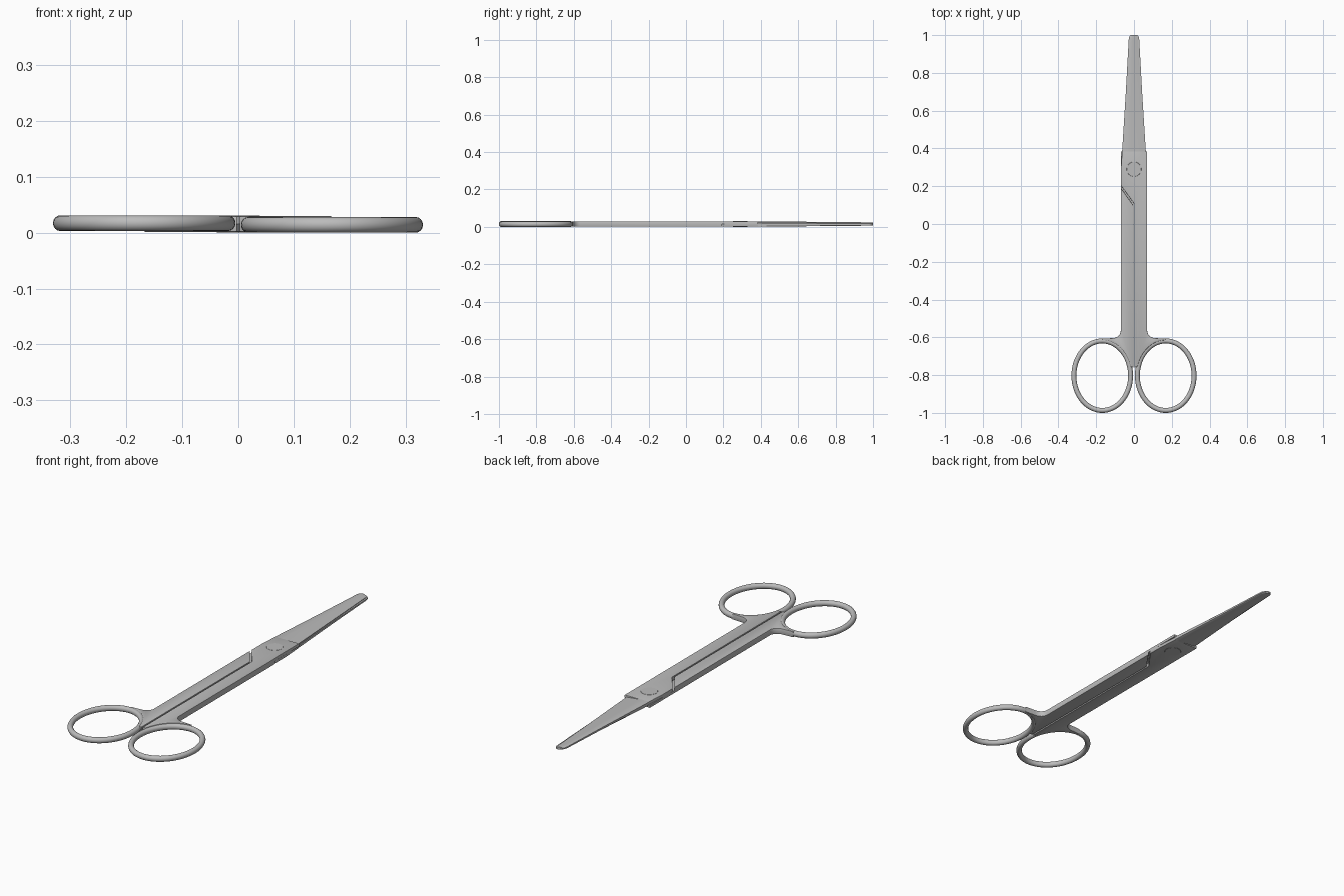
import bpy, bmesh, math
from mathutils import Matrix, Vector

cube = bpy.data.objects.get("Cube")
if cube:
    bpy.data.objects.remove(cube, do_unlink=True)

steel = bpy.data.materials.new("brushed_steel")
steel.use_nodes = True
COLOUR = (0.5, 0.5, 0.5, 1)
steel.diffuse_color = COLOUR
steel.node_tree.nodes["Principled BSDF"].inputs["Base Color"].default_value = COLOUR

MID = 0.0155          # height of the plane where the two halves meet
HALF = 0.0145         # thickness of one layer
RING = Vector((0.168, -0.803))
RX, RY = 0.15, 0.184  # centre line of the finger ring


def finish(name, bm):
    bmesh.ops.recalc_face_normals(bm, faces=bm.faces)
    mesh = bpy.data.meshes.new(name)
    bm.to_mesh(mesh)
    bm.free()
    mesh.materials.append(steel)
    obj = bpy.data.objects.new(name, mesh)
    bpy.context.collection.objects.link(obj)
    bpy.ops.object.select_all(action='DESELECT')
    obj.select_set(True)
    bpy.context.view_layer.objects.active = obj
    bpy.ops.object.shade_smooth_by_angle(angle=math.radians(35))
    return obj


def plate(name, outline, inner, outer, rim=0.0025):
    """Extruded outline whose outer rim is softened."""
    bm = bmesh.new()
    face = bm.faces.new([bm.verts.new((x, y, inner)) for x, y in outline])
    out = bmesh.ops.extrude_face_region(bm, geom=[face], use_keep_orig=True)
    top = [v for v in out["geom"] if isinstance(v, bmesh.types.BMVert)]
    bmesh.ops.translate(bm, verts=top, vec=(0, 0, outer - inner))
    edges = [e for e in bm.edges if all(abs(v.co.z - outer) < 1e-5 for v in e.verts)]
    bmesh.ops.bevel(bm, geom=edges, offset=rim, segments=2, profile=0.5, affect='EDGES')
    return finish(name, bm)


def loft(name, sections, closed):
    """Skin a row of equal cross-sections."""
    bm = bmesh.new()
    rows = [[bm.verts.new(p) for p in s] for s in sections]
    n = len(rows[0])
    for i in range(len(rows) if closed else len(rows) - 1):
        a, b = rows[i], rows[(i + 1) % len(rows)]
        for j in range(n):
            k = (j + 1) % n
            bm.faces.new((a[j], a[k], b[k], b[j]))
    if not closed:
        bm.faces.new(rows[0])
        bm.faces.new(rows[-1])
    return finish(name, bm)


def shank_base():
    """Outer edge, fillet and the curve that hugs the finger ring."""
    pts = []
    for i in range(7):    # fillet
        a = math.pi - i * math.pi / 12
        pts.append((0.112 + 0.042 * math.cos(a), -0.565 - 0.039 * math.sin(math.pi - a)))
    pts.append((RING.x, -0.607))
    for i in range(17):   # around the ring
        a = math.radians(90 + i * 4.7)
        pts.append((RING.x + (RX + 0.004) * math.cos(a), RING.y + (RY + 0.004) * math.sin(a)))
    pts.append((0.003, -0.76))
    return pts


def ring_sections(steps=72, sides=16):
    for i in range(steps):
        a = math.tau * i / steps
        centre = RING + Vector((RX * math.cos(a), RY * math.sin(a)))
        normal = Vector((RY * math.cos(a), RX * math.sin(a))).normalized()
        row = []
        for j in range(sides):
            b = math.tau * j / sides
            p = centre + normal * 0.013 * math.cos(b)
            row.append((p.x, p.y, -0.0015 + 0.014 * math.sin(b)))
        yield row


def blade_sections():
    # y, spine x, ridge x, cutting edge x, spine height, edge height
    for y, spine, ridge, edge, top, low in (
            (0.38, -0.063, -0.02, 0.06, 0.0145, 0.006),
            (0.70, -0.043, -0.014, 0.038, 0.0115, 0.004),
            (0.975, -0.028, -0.008, 0.02, 0.009, 0.003),
            (0.992, -0.025, -0.007, 0.017, 0.0085, 0.003),
            (1.0, -0.017, -0.004, 0.01, 0.0075, 0.003)):
        yield [(spine, y, 0.0002), (spine, y, top - 0.002), (spine + 0.003, y, top),
               (ridge, y, top), (edge, y, low), (edge, y, 0.0002)]


# One half: ring, two shank layers, pivot plate and blade
base = shank_base()
pivot_end = [(0.003, 0.105), (-0.07, 0.205), (-0.07, 0.28), (-0.063, 0.385), (0.07, 0.385)]
half_parts = [
    plate("shank_and_pivot_plate", pivot_end + base, 0.0002, HALF),
    plate("shank_back_layer", [(0.003, 0.097), (0.07, 0.192)] + base, 0.0002, -HALF),
    loft("finger_ring", list(ring_sections()), True),
    loft("blade", list(blade_sections()), False),
]

# The other half is the same piece turned over
turned = Matrix.Translation((0, 0, MID)) @ Matrix.Rotation(math.pi, 4, 'Y')
for part in half_parts:
    twin = part.copy()
    twin.name = "right_" + part.name
    bpy.context.collection.objects.link(twin)
    twin.matrix_world = turned
    part.name = "left_" + part.name
    part.location.z = MID

# Pivot screw, just proud of both plates
bm = bmesh.new()
bmesh.ops.create_cone(bm, cap_ends=True, segments=48, radius1=0.039, radius2=0.039, depth=0.0306)
rims = [e for e in bm.edges if abs(e.verts[0].co.z - e.verts[1].co.z) < 1e-5]
bmesh.ops.bevel(bm, geom=rims, offset=0.0007, segments=1, affect='EDGES')
screw = finish("pivot_screw", bm)
screw.location = (0, 0.29, MID)
